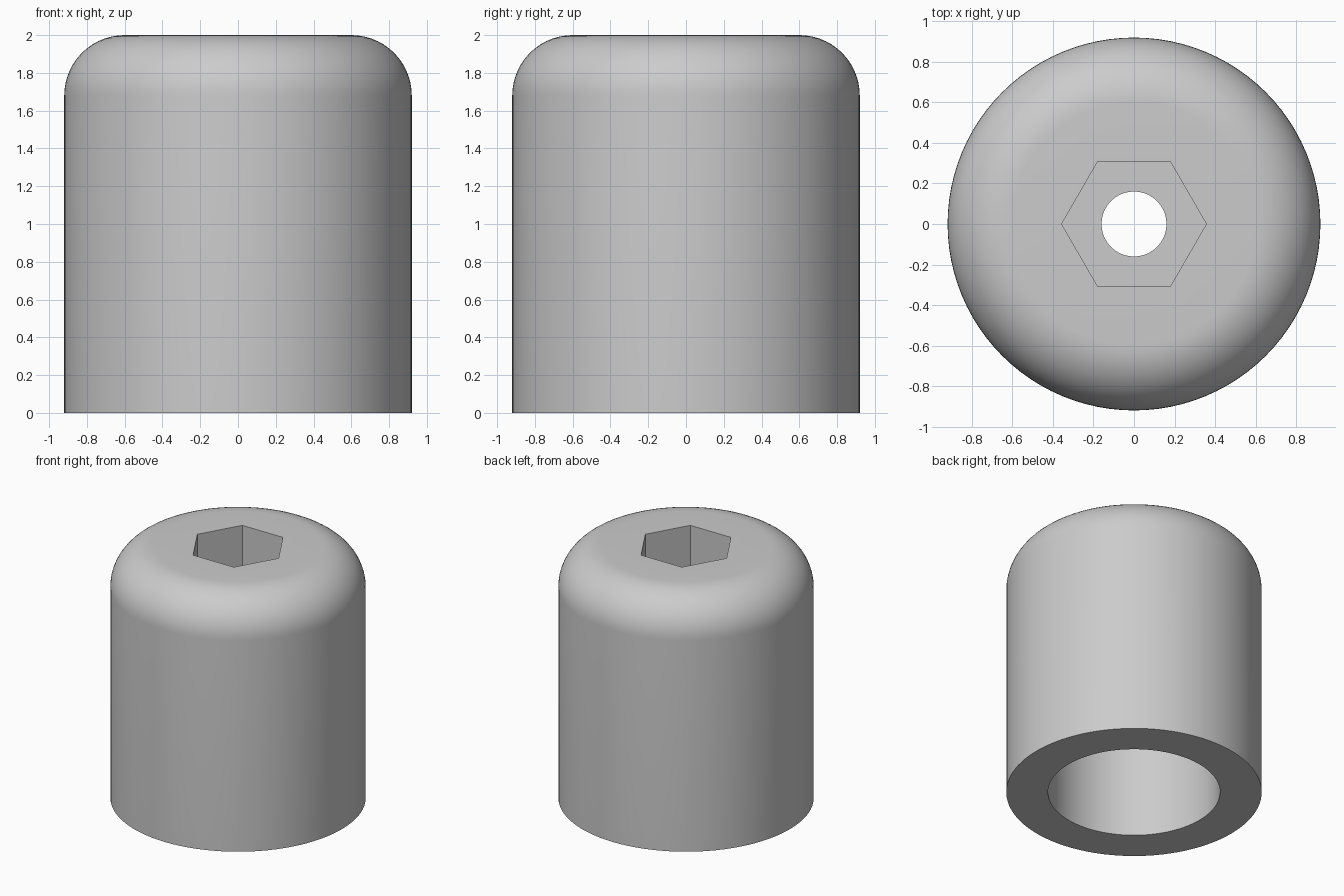
import bpy
import bmesh
from math import sin, cos, pi, radians
from mathutils import Matrix

cube = bpy.data.objects.get("Cube")
if cube:
    bpy.data.objects.remove(cube, do_unlink=True)

SIDES = 96
HEIGHT = 2.0
RADIUS = 0.92
FILLET = 0.32
BORE_RADIUS = 0.62
BORE_DEPTH = 1.25
HOLE_RADIUS = 0.16
HEX_RADIUS = 0.357
HEX_DEPTH = 0.335
FILLET_STEPS = 14

grey = bpy.data.materials.new("plain_grey")
grey.use_nodes = True
colour = (0.6, 0.6, 0.6, 1)
grey.diffuse_color = colour
grey.node_tree.nodes["Principled BSDF"].inputs["Base Color"].default_value = colour


def add_object(name, bm):
    bmesh.ops.recalc_face_normals(bm, faces=bm.faces)
    mesh = bpy.data.meshes.new(name)
    bm.to_mesh(mesh)
    bm.free()
    mesh.materials.append(grey)
    obj = bpy.data.objects.new(name, mesh)
    bpy.context.collection.objects.link(obj)
    return obj


def lathe(name, profile):
    """Turn a closed (radius, height) profile around z."""
    bm = bmesh.new()
    rings = []
    for i in range(SIDES):
        a = 2 * pi * i / SIDES
        rings.append([bm.verts.new((r * cos(a), r * sin(a), z)) for r, z in profile])
    count = len(profile)
    for i in range(SIDES):
        here, after = rings[i], rings[(i + 1) % SIDES]
        for j in range(count):
            k = (j + 1) % count
            bm.faces.new((here[j], after[j], after[k], here[k]))
    return add_object(name, bm)


# Body: rounded upper edge, wide bore below, narrow through hole
fillet = []
for i in range(FILLET_STEPS + 1):
    a = pi / 2 * i / FILLET_STEPS
    fillet.append((RADIUS - FILLET + FILLET * cos(a), HEIGHT - FILLET + FILLET * sin(a)))
profile = [(BORE_RADIUS, 0), (RADIUS, 0)] + fillet + [
    (HOLE_RADIUS, HEIGHT), (HOLE_RADIUS, BORE_DEPTH), (BORE_RADIUS, BORE_DEPTH)]
body = lathe("spacer_body", profile)

# Hexagonal nut pocket cut into the top, corners along x
bm = bmesh.new()
bmesh.ops.create_cone(bm, cap_ends=True, segments=6, radius1=HEX_RADIUS,
                      radius2=HEX_RADIUS, depth=2 * HEX_DEPTH,
                      matrix=Matrix.Translation((0, 0, HEIGHT)))
corner = max(bm.verts, key=lambda v: v.co.x)
if abs(corner.co.y) > HEX_RADIUS / 4:
    bmesh.ops.rotate(bm, verts=bm.verts, matrix=Matrix.Rotation(radians(30), 3, "Z"))
cutter = add_object("nut_pocket_cutter", bm)
cutter.hide_render = True

cut = body.modifiers.new("nut_pocket", "BOOLEAN")
cut.operation = "DIFFERENCE"
cut.solver = "EXACT"
cut.object = cutter
bpy.ops.object.select_all(action="DESELECT")
body.select_set(True)
bpy.context.view_layer.objects.active = body
bpy.ops.object.modifier_apply(modifier=cut.name)
bpy.data.objects.remove(cutter, do_unlink=True)

# Smooth the round walls, keep the rims and pocket crisp
bpy.ops.object.shade_smooth_by_angle(angle=radians(30))
